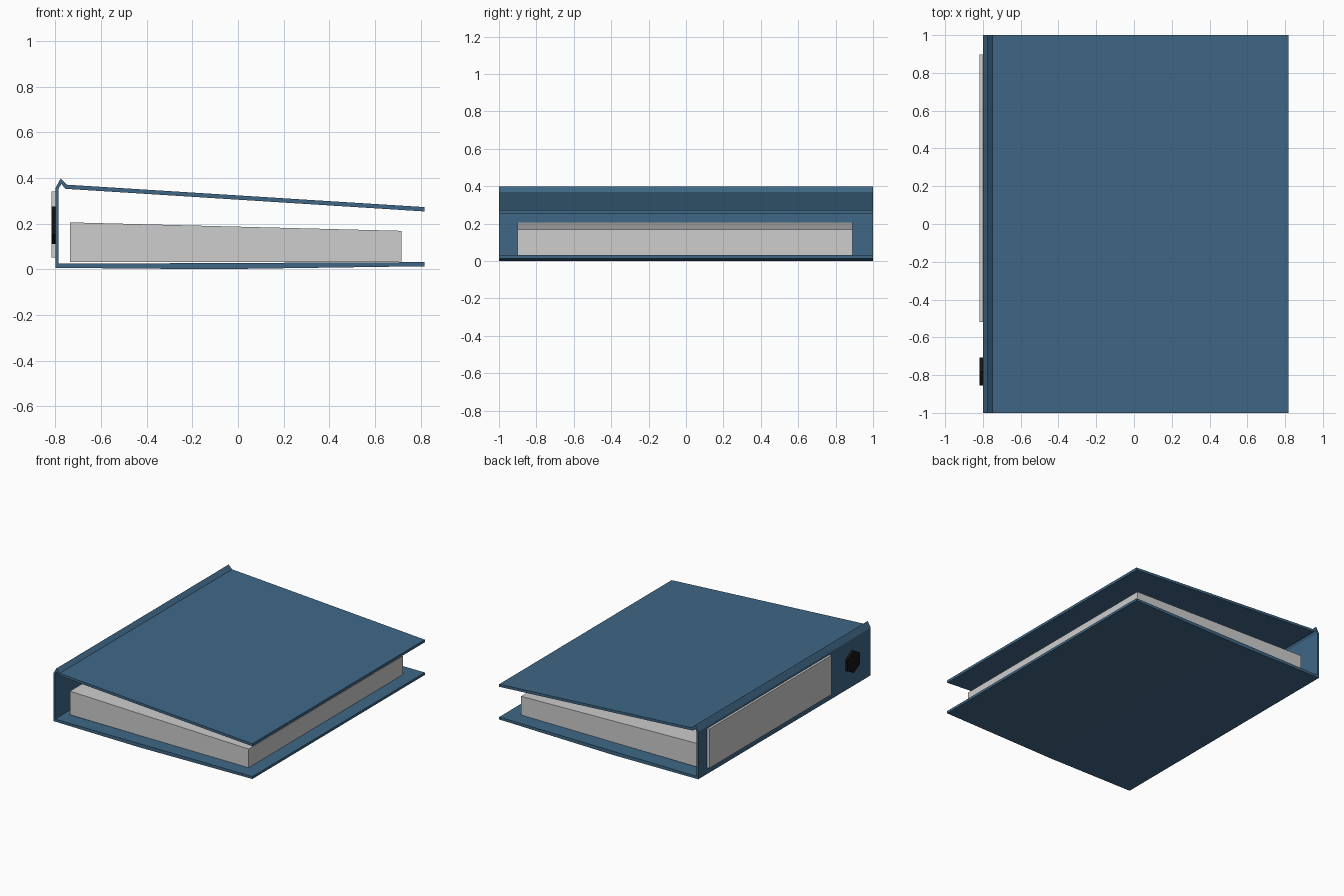
import bpy, math

if "Cube" in bpy.data.objects:
    bpy.data.objects.remove(bpy.data.objects["Cube"])


def material(name, rgb):
    m = bpy.data.materials.new(name)
    m.diffuse_color = (*rgb, 1.0)
    m.use_nodes = True
    m.node_tree.nodes["Principled BSDF"].inputs["Base Color"].default_value = m.diffuse_color
    return m


blue = material("blue_board", (0.05, 0.137, 0.242))
grey = material("paper_grey", (0.61, 0.61, 0.61))
black = material("black_hole", (0.007, 0.007, 0.007))


def prism(name, profile, axis, lo, hi, mat):
    """Extrude a 2D profile: (x, z) along y, or (y, z) along x."""
    def point(p, t):
        return (p[0], t, p[1]) if axis == "y" else (t, p[0], p[1])
    n = len(profile)
    verts = [point(p, lo) for p in profile] + [point(p, hi) for p in profile]
    faces = [tuple(range(n)), tuple(range(2 * n - 1, n - 1, -1))]
    faces += [(i, i + n, (i + 1) % n + n, (i + 1) % n) for i in range(n)]
    mesh = bpy.data.meshes.new(name)
    mesh.from_pydata(verts, [], faces)
    mesh.materials.append(mat)
    obj = bpy.data.objects.new(name, mesh)
    bpy.context.collection.objects.link(obj)
    # make the normals point outwards
    import bmesh
    bm = bmesh.new()
    bm.from_mesh(mesh)
    bmesh.ops.recalc_face_normals(bm, faces=bm.faces)
    bm.to_mesh(mesh)
    bm.free()
    return obj


# folded cover: bottom board, spine, raised hinge and sloping top board
outer = [(0.817, 0.013), (-0.10, 0.0), (-0.80, 0.006), (-0.80, 0.355),
         (-0.776, 0.398), (-0.748, 0.370), (0.817, 0.272)]
inner = [(0.817, 0.253), (-0.755, 0.352), (-0.774, 0.373), (-0.786, 0.352),
         (-0.786, 0.024), (0.817, 0.031)]
prism("cover", outer + inner, "y", -1.0, 1.0, blue)

# wedge of paper
prism("pages", [(-0.735, 0.031), (0.717, 0.031), (0.717, 0.168), (-0.735, 0.205)],
      "y", -0.9, 0.89, grey)

# label on the spine
prism("spine_label", [(-0.52, 0.052), (0.897, 0.052), (0.897, 0.34), (-0.52, 0.34)],
      "x", -0.817, -0.799, grey)

# six-sided finger hole disc on the spine
hexagon = [(-0.78 + 0.086 * math.sin(math.tau * i / 6),
            0.193 + 0.082 * math.cos(math.tau * i / 6)) for i in range(6)]
prism("finger_hole", hexagon, "x", -0.817, -0.799, black)
